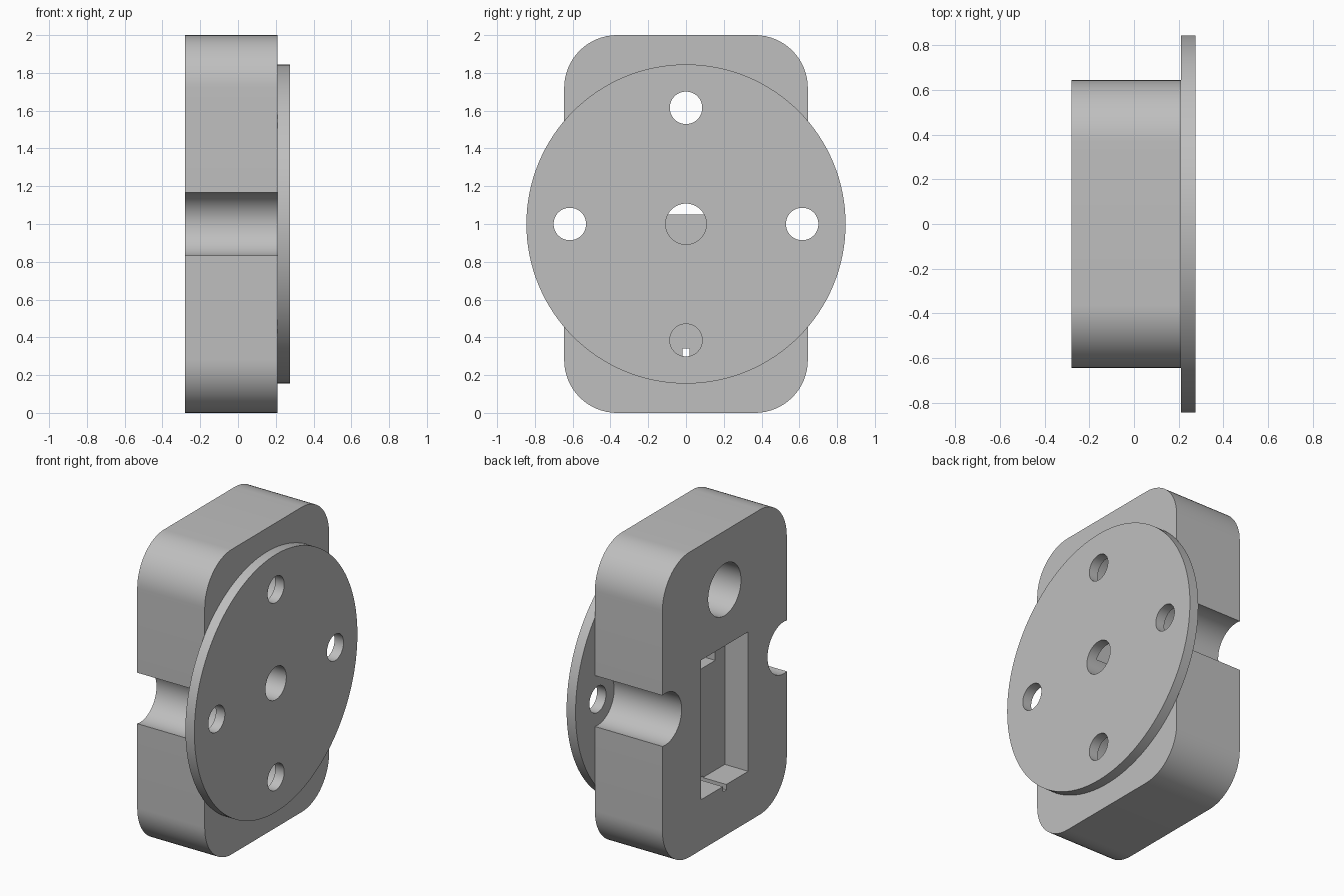
import bpy
import math

if "Cube" in bpy.data.objects:
    bpy.data.objects.remove(bpy.data.objects["Cube"], do_unlink=True)

BACK, SEAM, FRONT = -0.28, 0.21, 0.275   # x of plate back, joint, disc face
BOLT = 0.615                             # bolt circle radius

grey = bpy.data.materials.new("plain grey")
grey.use_nodes = True
colour = (0.52, 0.52, 0.52, 1)
grey.diffuse_color = colour
grey.node_tree.nodes["Principled BSDF"].inputs["Base Color"].default_value = colour


def cylinder(name, x0, x1, y, z, radius, sides=64):
    """Cylinder lying along x."""
    bpy.ops.mesh.primitive_cylinder_add(
        vertices=sides, radius=radius, depth=x1 - x0,
        location=((x0 + x1) / 2, y, z), rotation=(0, math.pi / 2, 0))
    obj = bpy.context.object
    obj.name = name
    bpy.ops.object.transform_apply(location=True, rotation=True, scale=True)
    return obj


def box(name, x0, x1, y0, y1, z0, z1):
    bpy.ops.mesh.primitive_cube_add(
        size=1, location=((x0 + x1) / 2, (y0 + y1) / 2, (z0 + z1) / 2))
    obj = bpy.context.object
    obj.name = name
    obj.scale = (x1 - x0, y1 - y0, z1 - z0)
    bpy.ops.object.transform_apply(location=True, rotation=True, scale=True)
    return obj


def apply(obj, mod):
    bpy.ops.object.select_all(action='DESELECT')
    obj.select_set(True)
    bpy.context.view_layer.objects.active = obj
    bpy.ops.object.modifier_apply(modifier=mod.name)


def cut(obj, cutter):
    mod = obj.modifiers.new("cut", 'BOOLEAN')
    mod.operation = 'DIFFERENCE'
    mod.solver = 'EXACT'
    mod.object = cutter
    apply(obj, mod)
    bpy.data.objects.remove(cutter, do_unlink=True)


def finish(obj):
    obj.data.materials.clear()
    obj.data.materials.append(grey)
    bpy.ops.object.select_all(action='DESELECT')
    obj.select_set(True)
    bpy.context.view_layer.objects.active = obj
    bpy.ops.object.shade_smooth_by_angle(angle=math.radians(30))


# Housing: block with its four long edges rounded
housing = box("housing", BACK, SEAM, -0.645, 0.645, 0, 2)
weights = housing.data.attributes.new("bevel_weight_edge", 'FLOAT', 'EDGE')
for edge in housing.data.edges:
    a, b = (housing.data.vertices[i].co for i in edge.vertices)
    weights.data[edge.index].value = float(abs(a.x - b.x) > 0.1)
bevel = housing.modifiers.new("round", 'BEVEL')
bevel.limit_method = 'WEIGHT'
bevel.width = 0.28
bevel.segments = 16
apply(housing, bevel)

# Side notches and upper through hole
for y, z in ((-BOLT, 1), (BOLT, 1), (0, 1 + BOLT)):
    cut(housing, cylinder("cutter", BACK - 0.1, SEAM + 0.1, y, z, 0.17))

# Rear pocket, its upper window and the lower wire groove
cut(housing, box("cutter", BACK - 0.1, -0.11, -0.245, 0.245, 0.33, 1.245))
cut(housing, box("cutter", -0.15, SEAM + 0.1, -0.146, 0.146, 1.05, 1.235))
cut(housing, box("cutter", BACK - 0.1, SEAM + 0.1, -0.018, 0.018, 0.295, 0.34))

# Blind recesses behind the disc holes
cut(housing, cylinder("cutter", 0, SEAM + 0.1, 0, 1 - BOLT, 0.17))
cut(housing, cylinder("cutter", 0, SEAM + 0.1, 0, 1, 0.108))
finish(housing)

# Round flange with a centre hole and four bolt holes
flange = cylinder("flange_disc", SEAM, FRONT, 0, 1, 0.845, 128)
cut(flange, cylinder("cutter", 0, 0.5, 0, 1, 0.108))
for i in range(4):
    angle = i * math.pi / 2
    cut(flange, cylinder("cutter", 0, 0.5, BOLT * math.cos(angle),
                         1 + BOLT * math.sin(angle), 0.086))
finish(flange)
